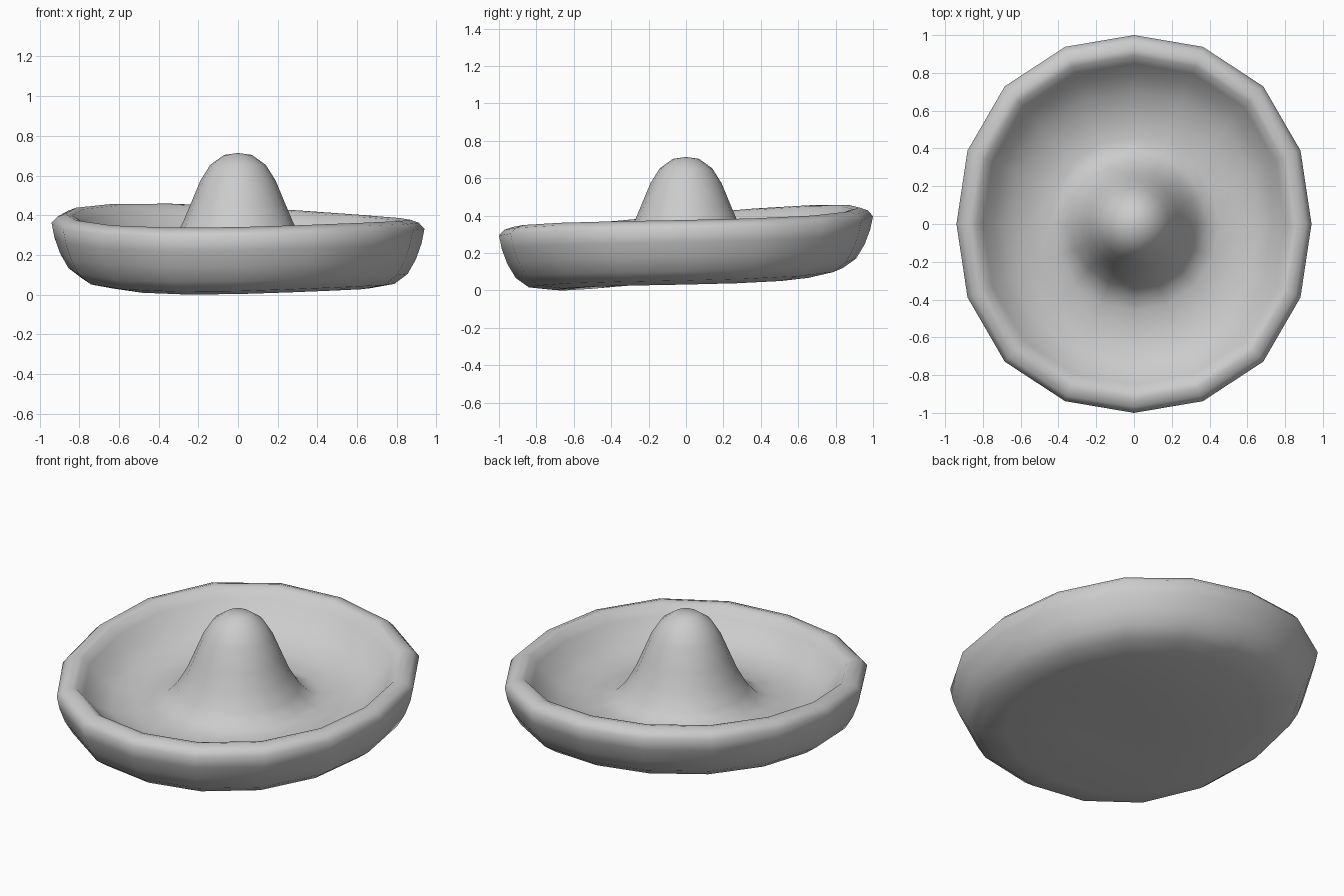
import bpy, bmesh
from math import sin, cos, pi

if "Cube" in bpy.data.objects:
    bpy.data.objects.remove(bpy.data.objects["Cube"])

SIDES = 16
# Closed profile (radius, height): crown, inner brim, rim, underside
PROFILE = [(0.07, 0.70), (0.14, 0.65), (0.19, 0.57), (0.24, 0.45), (0.28, 0.355),
           (0.335, 0.26), (0.39, 0.205), (0.46, 0.182), (0.58, 0.185), (0.70, 0.215),
           (0.79, 0.27), (0.85, 0.335), (0.89, 0.38), (0.925, 0.388), (0.97, 0.373),
           (1.0, 0.342), (0.985, 0.27), (0.955, 0.19), (0.91, 0.115), (0.84, 0.065),
           (0.70, 0.040), (0.35, 0.038)]


def brim_point(r, z, a):
    # Brim is slightly oval and warped, fuller on the diagonals; crown stays round
    k = min(1, max(0, (r - 0.3) / 0.5))
    warp = -0.015 * cos(a) + 0.052 * sin(a) - 0.0175 * sin(2 * a)
    r *= 1 + 0.03 * k * sin(2 * a) ** 2
    return ((1 - 0.06 * k) * r * cos(a), r * sin(a), z + k * warp)


bm = bmesh.new()
rings = [[bm.verts.new(brim_point(r, z, 2 * pi * i / SIDES)) for i in range(SIDES)]
         for r, z in PROFILE]
for upper, lower in zip(rings, rings[1:]):
    for i in range(SIDES):
        j = (i + 1) % SIDES
        bm.faces.new((upper[i], lower[i], lower[j], upper[j]))

# Crown tip and underside centre
for ring, z in ((rings[0], 0.71), (rings[-1], 0.038)):
    tip = bm.verts.new((0, 0, z))
    for i in range(SIDES):
        bm.faces.new((ring[i], ring[(i + 1) % SIDES], tip))

# Rest the lowest point on the ground
low = min(v.co.z for v in bm.verts)
for v in bm.verts:
    v.co.z -= low
bmesh.ops.recalc_face_normals(bm, faces=bm.faces)
for f in bm.faces:
    f.smooth = True

mesh = bpy.data.meshes.new("wide_brim_hat")
bm.to_mesh(mesh)
bm.free()
hat = bpy.data.objects.new("wide_brim_hat", mesh)
bpy.context.collection.objects.link(hat)
